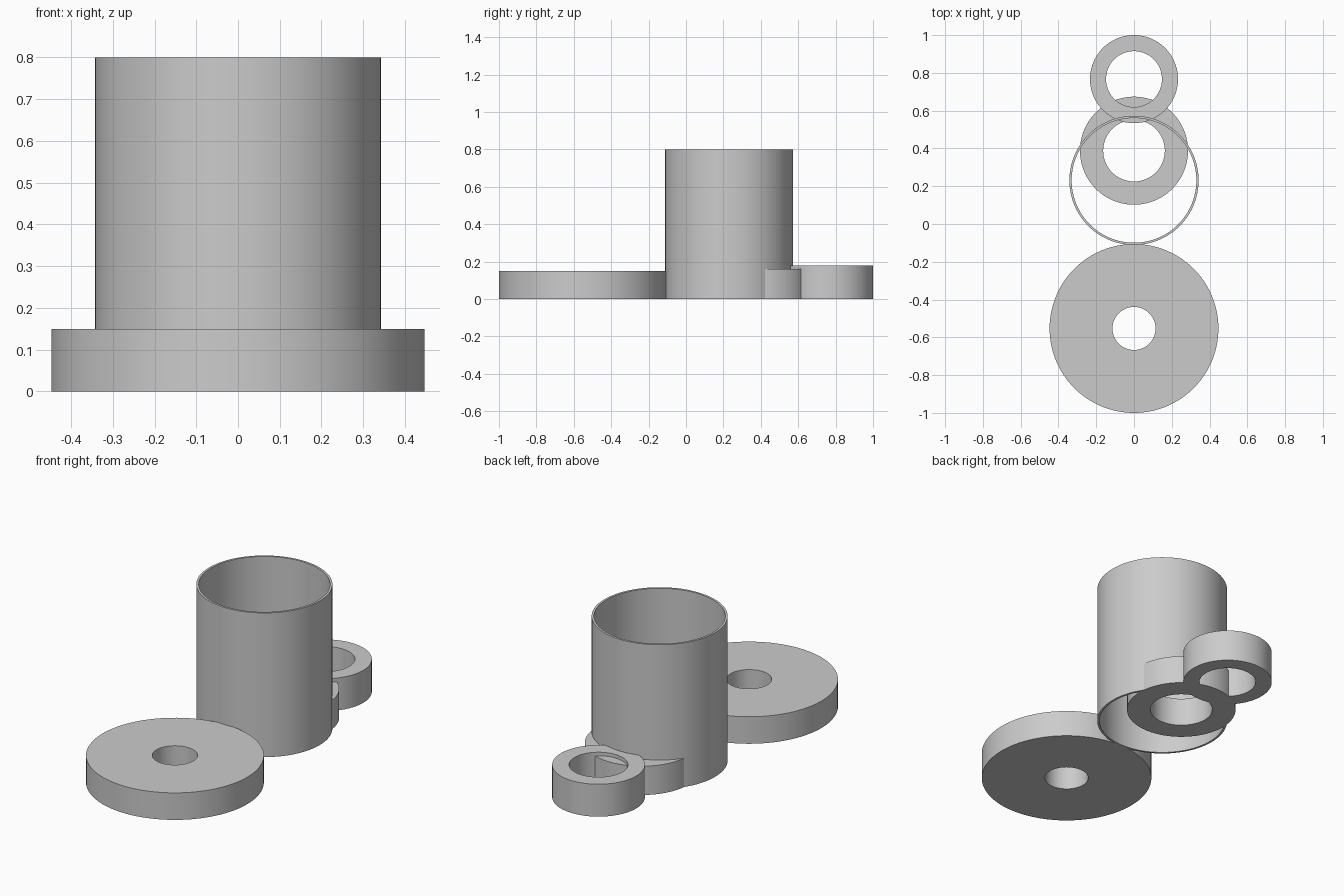
import bpy, bmesh, math

if "Cube" in bpy.data.objects:
    bpy.data.objects.remove(bpy.data.objects["Cube"])

SEGMENTS = 128


def ring(name, y, outer, inner, height):
    """Closed hollow cylinder standing on z = 0."""
    bm = bmesh.new()
    profile = [(outer, 0), (outer, height), (inner, height), (inner, 0)]
    loops = []
    for i in range(SEGMENTS):
        a = 2 * math.pi * i / SEGMENTS
        loops.append([bm.verts.new((r * math.cos(a), r * math.sin(a), z))
                      for r, z in profile])
    for i in range(SEGMENTS):
        a, b = loops[i], loops[(i + 1) % SEGMENTS]
        for j in range(4):
            k = (j + 1) % 4
            bm.faces.new((a[j], b[j], b[k], a[k]))
    bmesh.ops.recalc_face_normals(bm, faces=bm.faces)
    mesh = bpy.data.meshes.new(name)
    bm.to_mesh(mesh)
    bm.free()
    obj = bpy.data.objects.new(name, mesh)
    obj.location.y = y
    bpy.context.collection.objects.link(obj)
    bpy.ops.object.select_all(action='DESELECT')
    obj.select_set(True)
    bpy.context.view_layer.objects.active = obj
    bpy.ops.object.shade_smooth_by_angle(angle=math.radians(30))


# Wide flat disc at the front
ring("front_disc", -0.553, 0.447, 0.114, 0.15)
# Tall thin-walled tube
ring("tall_tube", 0.231, 0.342, 0.330, 0.80)
# Ring passing through the tube wall
ring("middle_ring", 0.388, 0.286, 0.163, 0.16)
# Small ring at the back
ring("back_ring", 0.767, 0.233, 0.148, 0.18)
